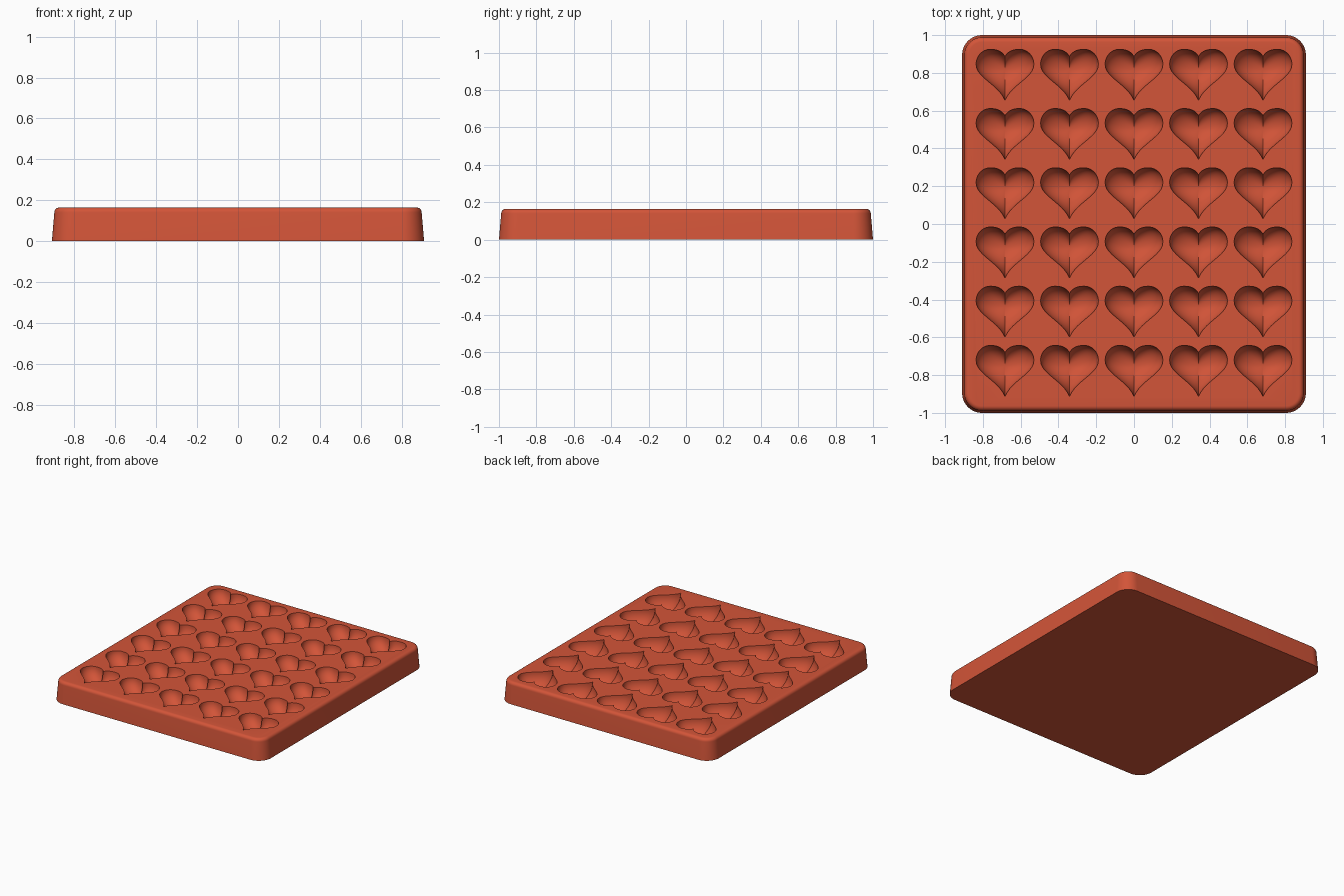
import bpy, bmesh, math
from mathutils import Vector
from mathutils.geometry import interpolate_bezier

cube = bpy.data.objects.get("Cube")
if cube:
    bpy.data.objects.remove(cube, do_unlink=True)

HEIGHT, DEPTH = 0.165, 0.105
COLS, ROWS = 5, 6
PITCH_X, PITCH_Y = 0.3415, 0.3135

red = bpy.data.materials.new("coral red silicone")
red.use_nodes = True
colour = (0.65, 0.09, 0.04, 1)
red.diffuse_color = colour
red.node_tree.nodes["Principled BSDF"].inputs["Base Color"].default_value = colour


def make_object(name, bm):
    bmesh.ops.recalc_face_normals(bm, faces=bm.faces)
    mesh = bpy.data.meshes.new(name)
    bm.to_mesh(mesh)
    bm.free()
    mesh.materials.append(red)
    obj = bpy.data.objects.new(name, mesh)
    bpy.context.collection.objects.link(obj)
    return obj


def skin(bm, rings):
    """Join successive closed rings of vertices with quads."""
    for a, b in zip(rings, rings[1:]):
        for i in range(len(a)):
            j = (i + 1) % len(a)
            bm.faces.new((a[i], a[j], b[j], b[i]))


def rounded_rect(inset, steps=12):
    hx, hy, r = 0.91 - inset, 1.0 - inset, 0.105 - inset
    points = []
    for k, (sx, sy) in enumerate(((1, 1), (-1, 1), (-1, -1), (1, -1))):
        for i in range(steps + 1):
            a = math.pi / 2 * (k + i / steps)
            points.append((sx * (hx - r) + r * math.cos(a),
                           sy * (hy - r) + r * math.sin(a)))
    return points


# Tray block: drafted walls, rolled upper edge
bm = bmesh.new()
profile = [(0, 0), (0.012, HEIGHT - 0.025)]
for i in range(1, 7):
    a = math.pi / 2 * i / 6
    profile.append((0.037 - 0.025 * math.cos(a),
                    HEIGHT - 0.025 + 0.025 * math.sin(a)))
rings = [[bm.verts.new((x, y, z)) for x, y in rounded_rect(inset)]
         for inset, z in profile]
skin(bm, rings)
bm.faces.new(rings[0])
bm.faces.new(rings[-1])
tray = make_object("mould_tray", bm)

# Heart outline: right half from cleft to tip, then mirrored
segments = [
    ((0, 0.095), (0.012, 0.122), (0.04, 0.135), (0.077, 0.135)),
    ((0.077, 0.135), (0.12, 0.135), (0.153, 0.1), (0.153, 0.055)),
    ((0.153, 0.055), (0.153, -0.015), (0.035, -0.05), (0, -0.135)),
]
half = []
for s in segments:
    pts = interpolate_bezier(*[Vector((x, y, 0)) for x, y in s], 12)
    half += pts[:-1]
half.append(Vector((0, -0.135, 0)))
outline = half + [Vector((-p.x, p.y, 0)) for p in reversed(half[1:-1])]
centre = Vector((0, 0.025, 0))

# Bowl-shaped heart cutters on a regular grid
bm = bmesh.new()
levels = [(1, 0.03), (1, 0)]
for i in range(1, 12):
    a = math.pi / 2 * i / 12
    levels.append((math.cos(a), -DEPTH * math.sin(a)))
for col in range(COLS):
    for row in range(ROWS):
        at = Vector(((col - (COLS - 1) / 2) * PITCH_X,
                     (row - (ROWS - 1) / 2) * PITCH_Y + 0.006, HEIGHT))
        rings = [[bm.verts.new(at + centre + (p - centre) * s + Vector((0, 0, z)))
                  for p in outline] for s, z in levels]
        skin(bm, rings)
        bm.faces.new(rings[0])
        bottom = bm.verts.new(at + centre - Vector((0, 0, DEPTH)))
        last = rings[-1]
        for i in range(len(last)):
            bm.faces.new((last[i], last[(i + 1) % len(last)], bottom))
cutter = make_object("heart_cutter", bm)
cutter.hide_render = True

# Carve the cavities
cut = tray.modifiers.new("heart_cavities", 'BOOLEAN')
cut.operation = 'DIFFERENCE'
cut.solver = 'EXACT'
cut.object = cutter
bpy.ops.object.select_all(action='DESELECT')
bpy.context.view_layer.objects.active = tray
tray.select_set(True)
bpy.ops.object.modifier_apply(modifier=cut.name)
bpy.data.objects.remove(cutter, do_unlink=True)
bpy.ops.object.shade_smooth_by_angle(angle=math.radians(35))
